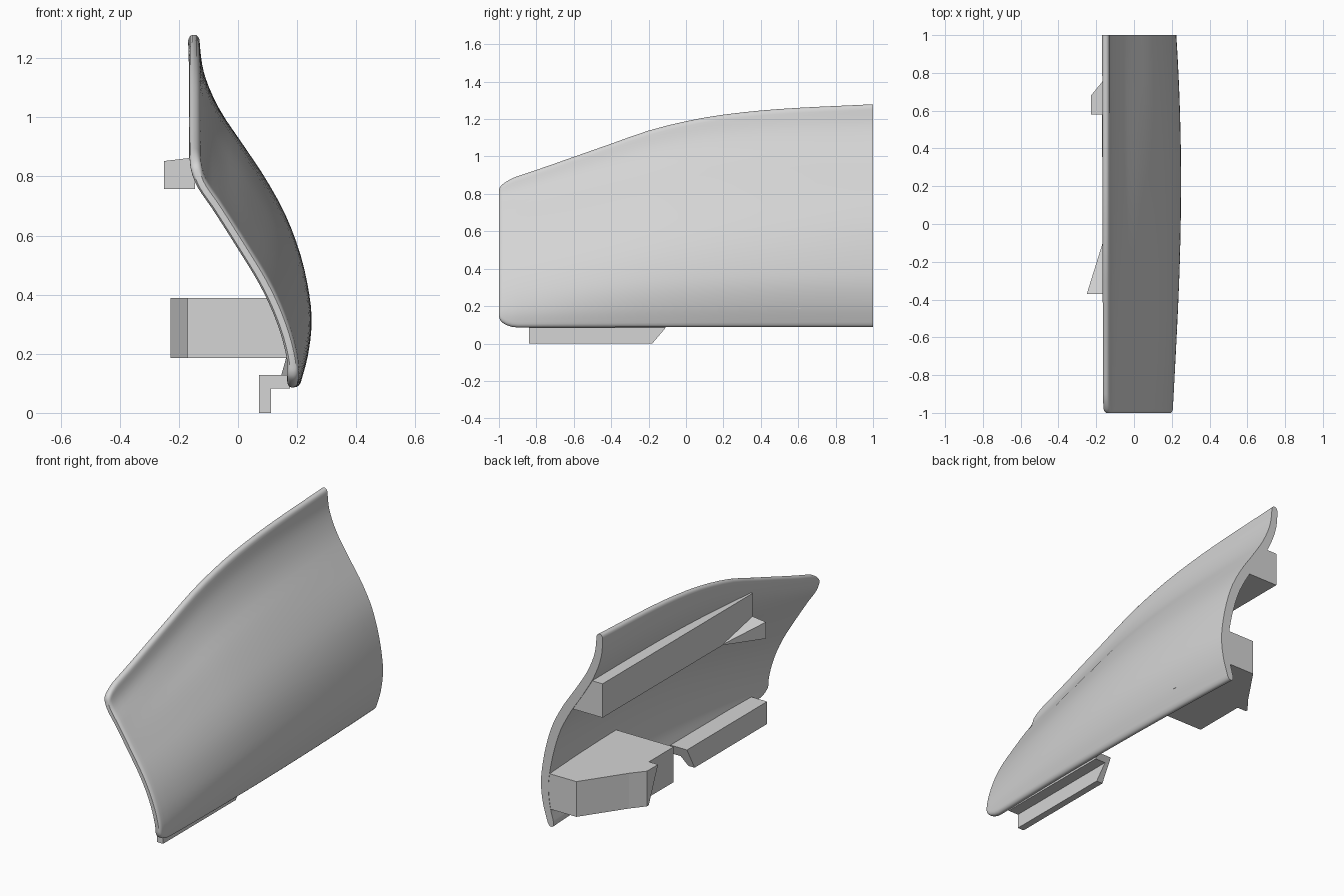
import bpy, bmesh, math

cube = bpy.data.objects.get("Cube")
if cube:
    bpy.data.objects.remove(cube, do_unlink=True)

grey = bpy.data.materials.new("light_grey")
grey.use_nodes = True
COLOUR = (0.66, 0.66, 0.66, 1)
grey.diffuse_color = COLOUR
grey.node_tree.nodes["Principled BSDF"].inputs["Base Color"].default_value = COLOUR


def loft(name, rings, smooth=False):
    """Skin a row of equal-length closed rings and cap both ends."""
    bm = bmesh.new()
    rows = [[bm.verts.new(p) for p in ring] for ring in rings]
    n = len(rows[0])
    for a, b in zip(rows, rows[1:]):
        for i in range(n):
            j = (i + 1) % n
            bm.faces.new((a[i], a[j], b[j], b[i]))
    bm.faces.new(rows[0])
    bm.faces.new(rows[-1])
    bmesh.ops.remove_doubles(bm, verts=bm.verts, dist=0.0005)
    bmesh.ops.recalc_face_normals(bm, faces=bm.faces)
    mesh = bpy.data.meshes.new(name)
    bm.to_mesh(mesh)
    bm.free()
    mesh.materials.append(grey)
    obj = bpy.data.objects.new(name, mesh)
    bpy.context.collection.objects.link(obj)
    if smooth:
        bpy.ops.object.select_all(action='DESELECT')
        obj.select_set(True)
        bpy.context.view_layer.objects.active = obj
        bpy.ops.object.shade_smooth_by_angle(angle=math.radians(40))


def curve(pts, t):
    """Smooth curve through (t, value) points."""
    t = min(max(t, pts[0][0]), pts[-1][0])
    k = next(i for i in range(len(pts) - 1) if t <= pts[i + 1][0])

    def slope(i):
        a, b = pts[max(i - 1, 0)], pts[min(i + 1, len(pts) - 1)]
        return (b[1] - a[1]) / (b[0] - a[0])
    (t0, v0), (t1, v1) = pts[k], pts[k + 1]
    h = t1 - t0
    s = (t - t0) / h
    return (v0 * (1 + 2 * s) * (1 - s) ** 2 + v1 * s * s * (3 - 2 * s)
            + h * slope(k) * s * (1 - s) ** 2 - h * slope(k + 1) * s * s * (1 - s))


# Panel shape: top edge height along y, and outer x by height at three stations
BASE = 0.085
TOP = [(-1, .865), (-.8, .93), (-.6, 1.0), (-.4, 1.07), (-.2, 1.14), (0, 1.19),
       (.2, 1.225), (.5, 1.255), (1, 1.28)]
FRONT = [.2, .204, .189, .164, .131, .09, .042, -.007, -.057, -.109, -.132]
MIDDLE = [.2, .235, .249, .236, .207, .16, .095, .02, -.06, -.111, -.132]
REAR = [.174, .21, .224, .212, .187, .148, .085, .005, -.07, -.118, -.132]


def outer_x(y, z):
    u = (z - BASE) / (curve(TOP, y) - BASE)
    a, b, c = (curve([(i / 10, v) for i, v in enumerate(p)], u)
               for p in (FRONT, MIDDLE, REAR))
    m = 0.3
    return (a * (y - m) * (y - 1) / ((-1 - m) * -2)
            + b * (y + 1) * (y - 1) / ((m + 1) * (m - 1))
            + c * (y + 1) * (y - m) / (2 * (1 - m)))


def panel_ring(y, steps=40):
    # Rounded front corners and a softened front lip
    r = max(0, 1 - (y + 1) / 0.1)
    corner = 1 - math.sqrt(1 - r * r)
    lo = BASE + 0.06 * corner
    hi = curve(TOP, y) - 0.04 * corner
    lip = math.sqrt(1 - 0.7 * max(0, 1 - (y + 1) / 0.02) ** 2)
    outer, inner = [], []
    for i in range(steps + 1):
        s = (1 - math.cos(math.pi * i / steps)) / 2
        z = lo + (hi - lo) * s
        # Thickest halfway up, more so towards the rear
        half = 0.019 + 0.004 * (y + 1) * math.sin(math.pi * s)
        d = (outer_x(y, z + 0.01) - outer_x(y, z - 0.01)) / 0.02
        n = math.hypot(1, d)
        # Top and bottom edges are rounded over
        e = min(1, min(z - lo, hi - z) / 0.02)
        o = half * lip * (0.15 + 0.85 * math.sqrt(1 - (1 - e) ** 2))
        cx, cz = outer_x(y, z) - half / n, z + half * d / n
        outer.append((cx + o / n, y, min(max(cz - o * d / n, lo), hi)))
        inner.append((cx - o / n, y, min(max(cz + o * d / n, lo), hi)))
    return outer + inner[::-1]


stations = [-1, -.995, -.988, -.98, -.96, -.93, -.9] + [-.8 + .1 * i for i in range(19)]
loft("curved_panel", [panel_ring(y) for y in stations], smooth=True)

# Long upper rail following the inside of the panel
LOW, HIGH = 0.8, 0.995
rail = []
for i in range(11):
    y = -0.37 + 1.365 * i / 10
    rail.append([(-.165, y, LOW), (-.165, y, HIGH),
                 (outer_x(y, HIGH) - .03, y, HIGH),
                 (outer_x(y, LOW) - .03, y, LOW)])
loft("upper_rail", rail)

# Tapering catch at the front of the rail
loft("upper_catch", [
    [(-.25, -.37, .757), (-.25, -.37, .852), (-.15, -.37, .864), (-.145, -.37, .757)],
    [(-.166, -.1, .8), (-.166, -.1, .805), (-.16, -.1, .805), (-.16, -.1, .8)]])


def slab(name, lower, upper, z0, z1):
    loft(name, [[(x, y, z0) for x, y in lower], [(x, y, z1) for x, y in upper]])


# Lower bracket block and its slanted tooth
block = [(.187, .998), (0, .998), (-.17, .75), (-.17, .355), (.21, .355), (.225, .6)]
slab("lower_bracket", block, block, .186, .389)
slab("bracket_tooth",
     [(-.165, .757), (-.228, .68), (-.228, .665), (-.165, .665)],
     [(-.165, .757), (-.228, .68), (-.228, .58), (-.165, .58)], .186, .389)

# L-shaped bottom hook with a chamfered rear end
hook = [(.071, 0), (.111, 0), (.111, .083), (.176, .083), (.176, .129), (.071, .129)]
loft("bottom_hook", [
    [(x, -.84, z) for x, z in hook],
    [(x, -.18 if z == 0 else -.11, z) for x, z in hook]])
